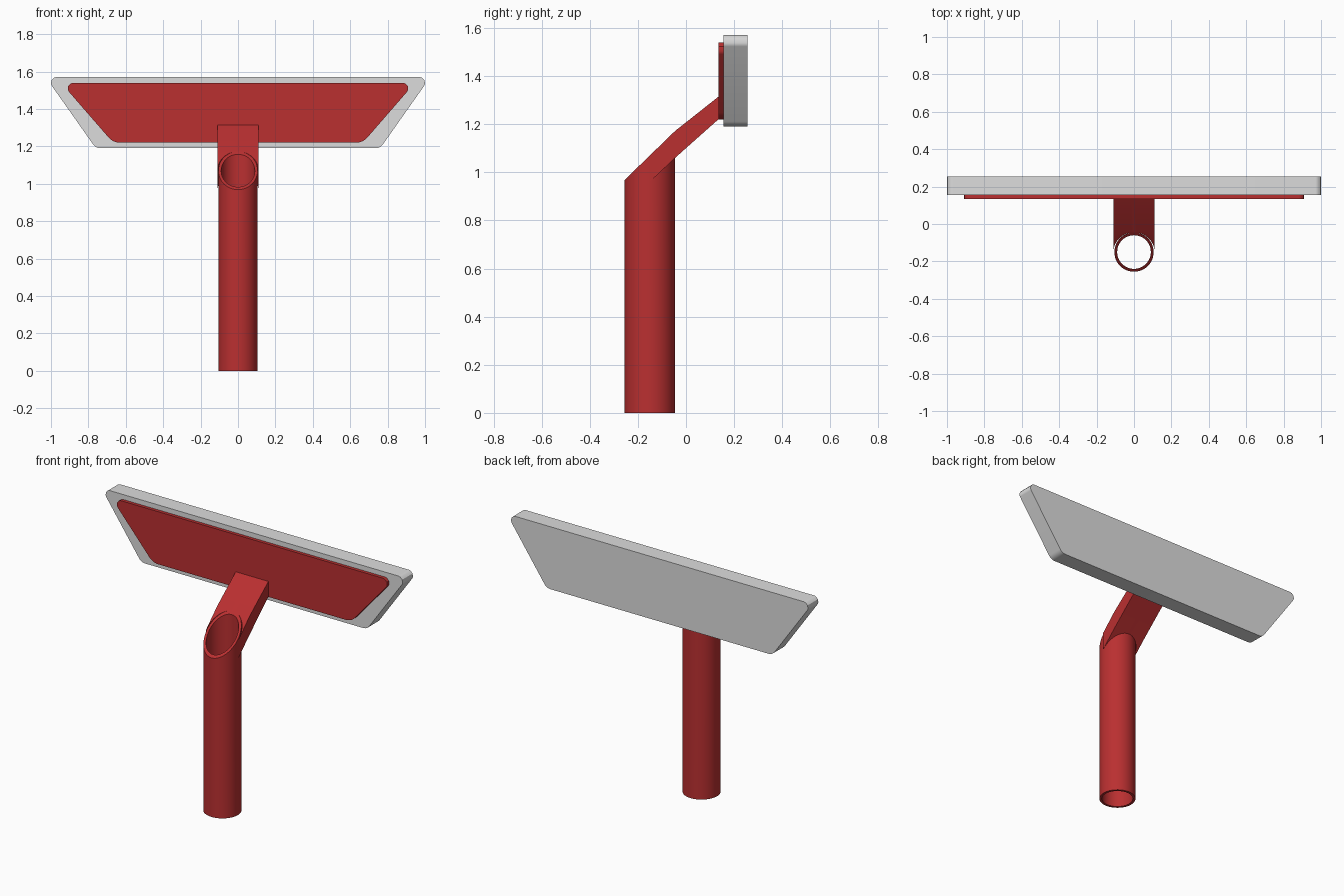
import bpy, bmesh, math
from mathutils import Vector

if "Cube" in bpy.data.objects:
    bpy.data.objects.remove(bpy.data.objects["Cube"])


def material(name, col):
    m = bpy.data.materials.new(name)
    m.diffuse_color = (*col, 1)
    m.use_nodes = True
    m.node_tree.nodes["Principled BSDF"].inputs["Base Color"].default_value = m.diffuse_color
    return m


RED = material("red", (0.49, 0.029, 0.030))
GREY = material("light grey", (0.72, 0.72, 0.72))


def make_object(name, bm, mat):
    bmesh.ops.remove_doubles(bm, verts=bm.verts, dist=1e-5)
    bmesh.ops.recalc_face_normals(bm, faces=bm.faces)
    me = bpy.data.meshes.new(name)
    bm.to_mesh(me)
    bm.free()
    me.materials.append(mat)
    ob = bpy.data.objects.new(name, me)
    bpy.context.collection.objects.link(ob)
    bpy.ops.object.select_all(action='DESELECT')
    bpy.context.view_layer.objects.active = ob
    ob.select_set(True)
    bpy.ops.object.shade_smooth_by_angle(angle=math.radians(30))
    return ob


def rounded(corners, steps=6):
    """Fillet each (x, z, radius) corner of a convex outline."""
    out = []
    for i, (x, z, r) in enumerate(corners):
        p = Vector((x, z))
        a = (Vector(corners[i - 1][:2]) - p).normalized()
        b = (Vector(corners[(i + 1) % len(corners)][:2]) - p).normalized()
        half = a.angle(b) / 2
        c = p + (a + b).normalized() * r / math.sin(half)
        s, e = p + a * r / math.tan(half) - c, p + b * r / math.tan(half) - c
        for k in range(steps + 1):
            out.append(c + s.lerp(e, k / steps).normalized() * r)
    return out


def trapezoid(name, top, bottom, z0, z1, r_top, r_bot, y0, y1, mat):
    pts = rounded([(-top, z1, r_top), (-bottom, z0, r_bot),
                   (bottom, z0, r_bot), (top, z1, r_top)])
    bm = bmesh.new()
    face = bm.faces.new([bm.verts.new((p.x, y0, p.y)) for p in pts])
    ext = bmesh.ops.extrude_face_region(bm, geom=[face], use_keep_orig=True)
    for v in ext["geom"]:
        if isinstance(v, bmesh.types.BMVert):
            v.co.y = y1
    return make_object(name, bm, mat)


# Head: thick grey panel with a thin red plate on the front
trapezoid("head_panel", 1.028, 0.76, 1.19, 1.57, 0.03, 0.05, 0.155, 0.255, GREY)
trapezoid("head_plate", 0.946, 0.668, 1.22, 1.54, 0.03, 0.08, 0.135, 0.156, RED)

# Handle: open tube, cut at a slant on top
CY, R_OUT, R_IN, N = -0.15, 0.105, 0.09, 48


def slant(y):
    return 1.172 + 0.97 * (y + 0.045)


bm = bmesh.new()
rings = []
for r, top in ((R_OUT, False), (R_OUT, True), (R_IN, True), (R_IN, False)):
    ring = []
    for i in range(N):
        a = 2 * math.pi * i / N
        y = CY + r * math.sin(a)
        ring.append(bm.verts.new((r * math.cos(a), y, slant(y) if top else 0)))
    rings.append(ring)
for j in range(4):
    p, q = rings[j], rings[(j + 1) % 4]
    for i in range(N):
        k = (i + 1) % N
        bm.faces.new((p[i], p[k], q[k], q[i]))
make_object("handle_tube", bm, RED)

# Arm: bent slab from the back half of the tube up to the plate
HALF, BEND, END, M = 0.11, -0.045, 0.14, 24


def top_z(y):
    return slant(y) if y <= BEND else 1.172 + (y - BEND) * 0.79


def bottom_z(y):
    return 1.06 + (y - BEND) * (0.95 if y <= BEND else 0.89)


bm = bmesh.new()
cols = []
for i in range(M + 1):
    a = math.pi * i / M
    ys = (CY + R_OUT * math.sin(a), BEND, END)
    x = HALF * math.cos(a)
    cols.append([[bm.verts.new((x, y, f(y))) for y in ys] for f in (top_z, bottom_z)])
for c, d in zip(cols, cols[1:]):
    for s in (0, 1):
        for k in (0, 1):
            bm.faces.new((c[s][k], d[s][k], d[s][k + 1], c[s][k + 1]))
    for k in (0, 2):
        bm.faces.new((c[0][k], d[0][k], d[1][k], c[1][k]))
for c in (cols[0], cols[-1]):
    for k in (0, 1):
        bm.faces.new((c[0][k], c[0][k + 1], c[1][k + 1], c[1][k]))
bmesh.ops.dissolve_degenerate(bm, dist=1e-5, edges=bm.edges)
make_object("arm", bm, RED)
